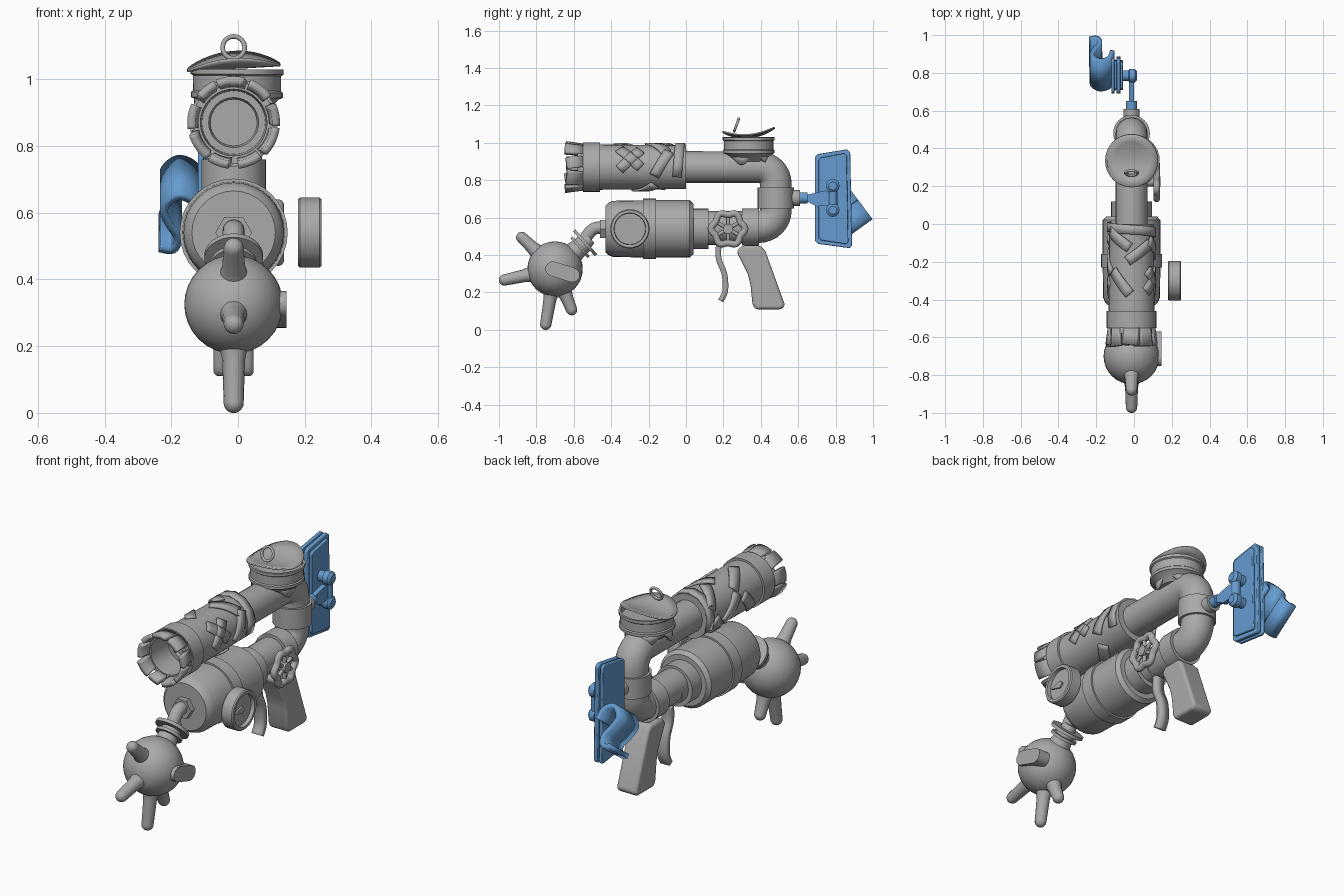
import bpy, bmesh, math
from math import sin, cos, pi, radians
from mathutils import Vector

cube = bpy.data.objects.get("Cube")
if cube:
    bpy.data.objects.remove(cube, do_unlink=True)

CX = -0.013  # centre line of the body


def material(name, rgb):
    m = bpy.data.materials.new(name)
    m.use_nodes = True
    m.diffuse_color = (*rgb, 1)
    m.node_tree.nodes["Principled BSDF"].inputs["Base Color"].default_value = (*rgb, 1)
    return m


GREY = material("plain grey", (0.4, 0.4, 0.4))
BLUE = material("soft blue", (0.13, 0.33, 0.63))


def P(y, z, x=CX):
    return Vector((x, y, z))


def finish(name, bm, mat, thick=0, bevel=0):
    bmesh.ops.remove_doubles(bm, verts=bm.verts, dist=1e-5)
    bmesh.ops.recalc_face_normals(bm, faces=bm.faces)
    me = bpy.data.meshes.new(name)
    bm.to_mesh(me)
    bm.free()
    me.materials.append(mat)
    me.shade_smooth()
    me.set_sharp_from_angle(angle=radians(35))
    ob = bpy.data.objects.new(name, me)
    bpy.context.scene.collection.objects.link(ob)
    if thick:
        mod = ob.modifiers.new("thickness", 'SOLIDIFY')
        mod.thickness, mod.offset = thick, 0
    if bevel:
        mod = ob.modifiers.new("rounding", 'BEVEL')
        mod.width, mod.segments = bevel, 3
    return ob


def sheet(name, rows, mat, thick, cyclic=False):
    """Grid surface given as rows of points."""
    bm = bmesh.new()
    vs = [[bm.verts.new(p) for p in row] for row in rows]
    if cyclic:
        vs.append(vs[0])
    for a, b in zip(vs, vs[1:]):
        for k in range(len(a) - 1):
            bm.faces.new((a[k], a[k + 1], b[k + 1], b[k]))
    return finish(name, bm, mat, thick)


def lathe(name, origin, direction, profile, mat=GREY, seg=32):
    """Revolve (distance, radius) pairs about an axis and cap the ends."""
    q = Vector(direction).to_track_quat('Z', 'Y')
    bm = bmesh.new()
    rings = [[bm.verts.new(origin + q @ Vector((r * cos(2 * pi * k / seg), r * sin(2 * pi * k / seg), t)))
              for k in range(seg)] for t, r in profile]
    for a, b in zip(rings, rings[1:]):
        for k in range(seg):
            n = (k + 1) % seg
            bm.faces.new((a[k], a[n], b[n], b[k]))
    for ring, pair in ((rings[0], profile[0]), (rings[-1], profile[-1])):
        if pair[1] > 0:
            bm.faces.new(ring)
    bmesh.ops.dissolve_degenerate(bm, edges=bm.edges, dist=1e-6)
    return finish(name, bm, mat)


def cylinder(name, a, b, r, mat=GREY, seg=32):
    return lathe(name, a, b - a, [(0, r), ((b - a).length, r)], mat, seg)


def tube(name, pts, r, mat=GREY, cyclic=False):
    cu = bpy.data.curves.new(name, 'CURVE')
    cu.dimensions, cu.bevel_depth, cu.bevel_resolution = '3D', r, 6
    cu.use_fill_caps = True
    sp = cu.splines.new('POLY')
    sp.points.add(len(pts) - 1)
    for p, v in zip(sp.points, pts):
        p.co = (*v, 1)
    sp.use_cyclic_u = cyclic
    cu.materials.append(mat)
    ob = bpy.data.objects.new(name, cu)
    bpy.context.scene.collection.objects.link(ob)


def prism(name, outline, x0, x1, mat=GREY, bevel=0):
    """Side outline of (y, z) points extruded across x."""
    bm = bmesh.new()
    face = bm.faces.new([bm.verts.new(P(y, z, x0)) for y, z in outline])
    ext = bmesh.ops.extrude_face_region(bm, geom=[face])["geom"]
    for v in ext:
        if isinstance(v, bmesh.types.BMVert):
            v.co.x = x1
    return finish(name, bm, mat, bevel=bevel)


def smooth_path(pts, n=5):
    v = [Vector(p) for p in pts]
    v = [v[0]] + v + [v[-1]]
    out = []
    for a, b, c, d in zip(v, v[1:], v[2:], v[3:]):
        for k in range(n):
            t = k / n
            out.append(b + (c - a) * t / 2 + (2 * a - 5 * b + 4 * c - d) * t * t / 2
                       + (3 * b - a - 3 * c + d) * t ** 3 / 2)
    return out + [v[-1]]


def patch(name, y0, deg, length, width, turn, r=0.124, thick=0.012, flare=0):
    """Strip wrapped on the upper barrel."""
    rows = []
    c, s = cos(radians(turn)), sin(radians(turn))
    for i in range(9):
        u, row = (i / 8 - 0.5) * length, []
        for v in (-width / 2, width / 2):
            a = radians(deg) + (u * c - v * s) / r
            rr = r + flare * (v < 0)
            row.append(P(y0 + u * s + v * c, BZ + rr * sin(a), CX + rr * cos(a)))
        rows.append(row)
    sheet(name, rows, GREY, thick)


BZ, TZ = 0.87, 0.54  # heights of the upper barrel and the lower tank

# Return pipe with two elbows
bend = 0.09
path = [P(-0.1, BZ)]
path += [P(0.39 + bend * sin(a), BZ - bend + bend * cos(a)) for a in (pi / 16 * k for k in range(9))]
path += [P(0.39 + bend * cos(a), 0.64 - bend * sin(a)) for a in (pi / 16 * k for k in range(9))]
tube("return_pipe", path + [P(0, 0.55)], 0.085)
cylinder("elbow_collar", P(0.48, 0.65), P(0.48, 0.76), 0.097)
cylinder("grip_collar", P(0.3, 0.55), P(0.39, 0.55), 0.1)
cylinder("mount_stub", P(0.55, 0.705), P(0.61, 0.705), 0.043)

# Upper barrel with an open mouth
lathe("upper_barrel", P(0, BZ), (0, -1, 0),
      [(0, 0), (0, 0.117), (0.46, 0.121), (0.46, 0.132), (0.55, 0.132), (0.55, 0.122),
       (0.58, 0.124), (0.58, 0.1), (0.44, 0.095), (0.44, 0.075), (0.42, 0.07), (0.42, 0)])
for k in range(9):
    patch("mouth_tooth", -0.595, 40 * k + 12, 0.055 + 0.01 * (k % 3), 0.09 + 0.014 * (k % 2),
          7 * (k % 3 - 1), 0.114, 0.024, 0.013)
for y, deg, turn in ((-0.3, 20, 45), (-0.3, 25, -45), (-0.13, 10, 30), (-0.15, 70, -35), (-0.31, 118, 50),
                     (-0.08, 125, 35), (-0.2, 180, 45), (-0.35, 195, -40), (-0.1, 215, -30), (-0.22, 280, 40)):
    patch("wrap_strip", y, deg, 0.16, 0.055, turn)
patch("rear_wrap", -0.03, 90, 0.5, 0.05, 4)

# Lower tank and its fittings
lathe("tank", P(-0.43, TZ), (0, 1, 0),
      [(0, 0), (0, 0.125), (0.015, 0.14), (0.04, 0.15), (0.2, 0.153), (0.2, 0.162), (0.27, 0.162), (0.27, 0.153),
       (0.45, 0.153), (0.47, 0.135), (0.47, 0.108), (0.55, 0.108), (0.55, 0.085), (0.6, 0.085)])
cylinder("hex_nut", P(-0.46, TZ), P(-0.42, TZ), 0.055, seg=6)
tube("neck", smooth_path([P(-0.42, TZ), P(-0.48, 0.545), P(-0.52, 0.515), P(-0.56, 0.45)]), 0.033)

# Ball hand with flanges, fingers and side plate
hub, R = P(-0.7, 0.325), 0.148
lathe("hand_ball", hub, (0, 0, 1), [(-R * cos(pi * k / 16), R * sin(pi * k / 16)) for k in range(17)])
lathe("wrist_flange", hub, (0, 0.165, 0.145),
      [(0.12, 0.06), (0.17, 0.05), (0.17, 0.07), (0.185, 0.07), (0.185, 0.05), (0.205, 0.05), (0.205, 0.088),
       (0.222, 0.088), (0.222, 0.04), (0.25, 0.034)])
for y, z in ((-0.9, 0.515), (-1, 0.26), (-0.755, 0), (-0.6, 0.08)):
    d = P(y, z) - hub
    f = 0.03
    prof = [(0.1, 0.05), (0.15, 0.038), (0.17, 0.034)]
    prof += [(d.length - f + f * sin(pi * k / 12), f * cos(pi * k / 12)) for k in range(6)] + [(d.length, 0)]
    lathe("finger", hub, d, prof, seg=16)
stadium = []
for side in (0, 1):
    for k in range(7):
        a = pi / 2 + side * pi + pi * k / 6
        u, v = (0.055 if side else -0.055) + 0.04 * cos(a), 0.04 * sin(a)
        stadium.append((-0.66 + u * 0.95 + v * 0.3, 0.31 - u * 0.3 + v * 0.95))
prism("hand_side_plate", stadium, 0.08, 0.146)

# Pressure gauge
lathe("gauge", P(-0.3, TZ, 0.18), (1, 0, 0),
      [(0, 0), (0, 0.1), (0.006, 0.105), (0.064, 0.105), (0.07, 0.1), (0.07, 0.085), (0.05, 0.083), (0.05, 0)])
prism("gauge_needle", [(-0.37, TZ), (-0.3, TZ + 0.02), (-0.28, TZ), (-0.3, TZ - 0.02)], 0.05 + 0.18, 0.238)

# Valve wheel
wheel = P(0.225, TZ, 0.12)
rim = [wheel + Vector((0, (0.083 + 0.008 * cos(6 * a)) * cos(a), (0.083 + 0.008 * cos(6 * a)) * sin(a)))
       for a in (2 * pi * k / 48 for k in range(48))]
tube("valve_rim", rim, 0.018, cyclic=True)
cylinder("valve_hub", P(0.225, TZ, 0.05), P(0.225, TZ, 0.14), 0.027)
for k in range(6):
    a = pi * k / 3 + pi / 6
    cylinder("valve_spoke", wheel, wheel + Vector((0, cos(a), sin(a))) * 0.08, 0.01, seg=12)

# Grip and trigger
prism("grip", [(0.27, 0.42), (0.3, 0.45), (0.4, 0.45), (0.425, 0.42), (0.53, 0.13), (0.51, 0.11), (0.37, 0.11),
               (0.355, 0.14), (0.345, 0.24), (0.33, 0.3)], CX - 0.06, CX + 0.06, bevel=0.028)
lever = smooth_path([P(0.175, 0.46), P(0.175, 0.38), P(0.205, 0.3), P(0.21, 0.21), P(0.185, 0.155)])
sheet("trigger", [[p + Vector((s * 0.028, 0, 0)) for s in (-1, 1)] for p in lever], GREY, 0.03)

# Opened can on the pipe, with skirt, bent lid and pull ring
can = P(0.335, 0)
lathe("can", can, (0.01, 0, 1),
      [(0.9, 0.09), (0.94, 0.125), (0.945, 0.138), (0.96, 0.138), (0.965, 0.132), (1.01, 0.132), (1.015, 0.139),
       (1.03, 0.139), (1.03, 0.128), (1.0, 0.126), (1.0, 0)])
skirt = []
for k in range(48):
    a = 2 * pi * k / 48
    ring = Vector((cos(a), sin(a), 0)) * 0.112
    skirt.append([can + ring + Vector((0, 0, z)) for z in (0.95, 0.908 + 0.02 * sin(5 * a) + 0.008 * sin(3 * a))])
sheet("drip_skirt", skirt, GREY, 0.014, cyclic=True)
lid = []
for k in range(40):
    a = 2 * pi * k / 40
    row = []
    for r in (0, 0.05, 0.1, 0.14):
        u, v = r * cos(a), r * sin(a)
        row.append(can + Vector((u, v, 1.035 + 0.06 * u + 0.08 * v + 1.8 * v * v)))
    lid.append(row)
sheet("bent_lid", lid, GREY, 0.008, cyclic=True)
tube("pull_ring", [P(0.27 + 0.012 * sin(a), 1.095 + 0.033 * sin(a), CX + 0.033 * cos(a))
                   for a in (2 * pi * k / 32 for k in range(32))], 0.007, cyclic=True)

# Ball-jointed mount arm
cylinder("mount_nut", P(0.6, 0.705), P(0.65, 0.705), 0.03, BLUE, 12)
prism("mount_arm", [(0.64, 0.69), (0.7, 0.66), (0.76, 0.665), (0.79, 0.69), (0.79, 0.72), (0.75, 0.745),
                    (0.7, 0.735), (0.64, 0.72)], CX - 0.013, CX + 0.013, BLUE)
cylinder("clamp_bar", P(0.785, 0.62), P(0.785, 0.79), 0.024, BLUE, 16)
for z in (0.64, 0.77):
    lathe("clamp_knob", P(0.785, z, -0.07), (1, 0, 0),
          [(0, 0.028), (0.04, 0.028), (0.045, 0.036), (0.075, 0.036), (0.087, 0.022)], BLUE, 16)

# Layered back plate
plate = [(0.69, 0.925), (0.705, 0.94), (0.86, 0.965), (0.878, 0.95), (0.888, 0.45), (0.875, 0.437),
         (0.705, 0.46), (0.69, 0.475)]
mid = Vector((0.787, 0.7))
for x0, x1, w in ((-0.12, -0.103, 0), (-0.104, -0.092, 0.018), (-0.093, -0.072, 0), (-0.073, -0.058, 0.02)):
    scaled = [(mid.x + (y - mid.x) * (1 - w * 10), mid.y + (z - mid.y) * (1 - w * 4)) for y, z in plate]
    prism("back_plate", scaled, x0, x1, BLUE, 0.004)

# Curled hook behind the plate, swept along a tilted axis
down, sweep = Vector((0, 0.6, -0.8)), Vector((0, -0.16, -0.116))
curl = smooth_path([(-0.115, 0.1, 0), (-0.13, 0.04, 0), (-0.18, 0.015, 0), (-0.222, 0.06, 0), (-0.205, 0.12, 0),
                    (-0.18, 0.17, 0), (-0.195, 0.215, 0), (-0.235, 0.21, 0)])
base = [P(0.86, 0.775, p.x) + down * p.y for p in curl]
sheet("curled_hook", [[p, p + sweep] for p in base], BLUE, 0.024)
